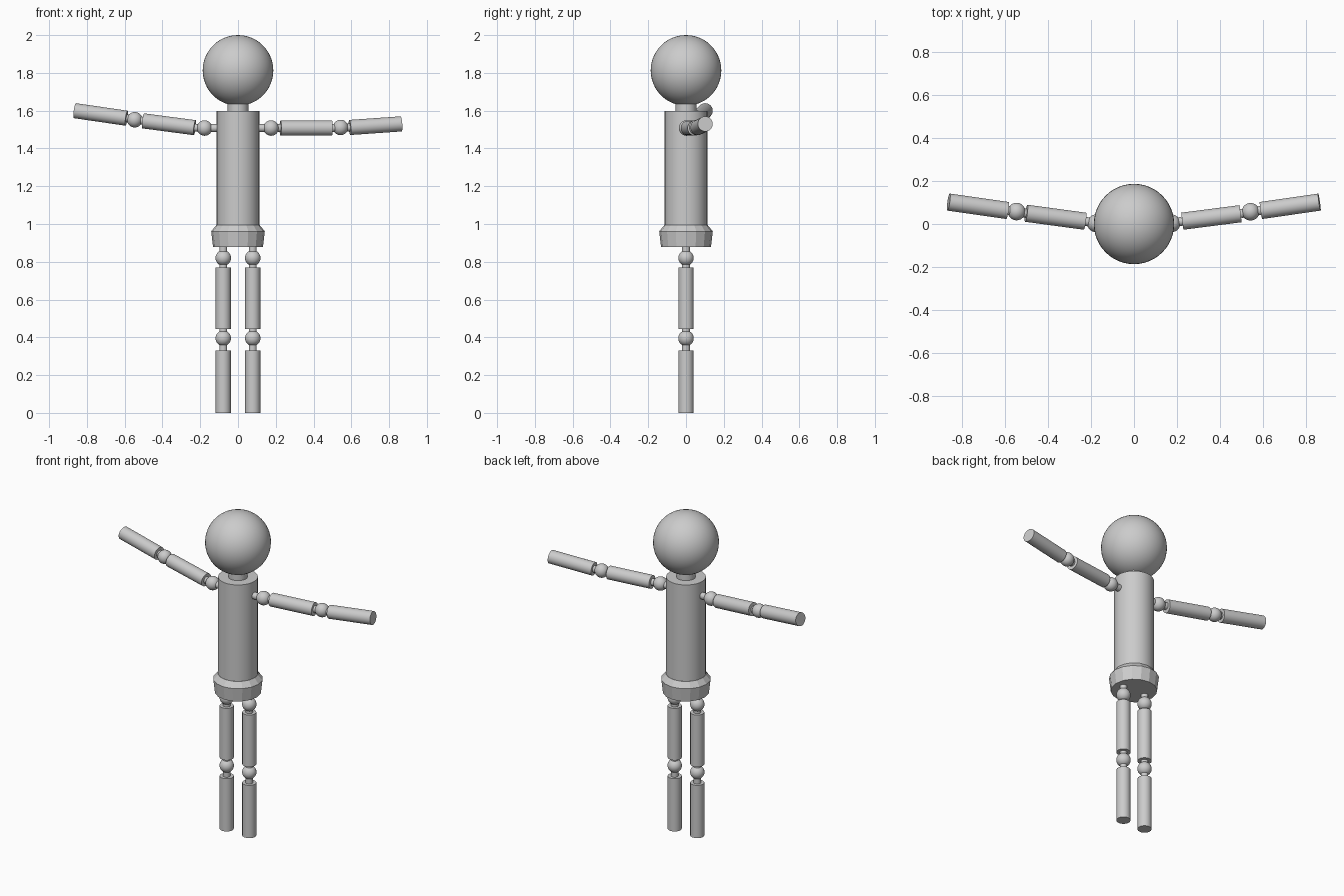
import bpy, math
from mathutils import Vector

if "Cube" in bpy.data.objects:
    bpy.data.objects.remove(bpy.data.objects["Cube"])


def finish(obj, name):
    obj.name = name
    bpy.ops.object.shade_smooth_by_angle(angle=math.radians(30))
    return obj


def ball(name, centre, r, seg=32):
    bpy.ops.mesh.primitive_uv_sphere_add(segments=seg, ring_count=seg // 2, radius=r, location=centre)
    return finish(bpy.context.object, name)


def rod(name, a, b, r):
    a, b = Vector(a), Vector(b)
    bpy.ops.mesh.primitive_cylinder_add(vertices=32, radius=r, depth=(b - a).length, location=(a + b) / 2)
    obj = bpy.context.object
    obj.rotation_euler = (b - a).to_track_quat('Z', 'Y').to_euler()
    return finish(obj, name)


def limb(name, root, joint1, upper, joint2, lower, r=0.04):
    """Jointed limb: thin pins between two balls and two thick segments."""
    pin = 0.021
    rod(name + "_root_pin", root, joint1, pin)
    ball(name + "_root_joint", joint1, 0.041)
    rod(name + "_upper_pin", joint1, upper[0], pin)
    rod(name + "_upper", upper[0], upper[1], r)
    rod(name + "_middle_pin", upper[1], joint2, pin)
    ball(name + "_middle_joint", joint2, 0.041)
    rod(name + "_lower_pin", joint2, lower[0], pin)
    rod(name + "_lower", lower[0], lower[1], r)


# Head, neck and torso
ball("head", (0, 0, 1.813), 0.187, 48)
rod("neck", (0, 0, 1.58), (0, 0, 1.68), 0.055)
rod("torso", (0, 0, 0.95), (0, 0, 1.597), 0.113)

# Faceted pelvis from a revolved profile
profile = [(0.132, 0.877), (0.142, 0.961), (0.115, 0.994)]
n = 16
verts = [(r * math.cos(2 * math.pi * i / n), r * math.sin(2 * math.pi * i / n), z)
         for r, z in profile for i in range(n)]
faces = [(k * n + i, k * n + (i + 1) % n, (k + 1) * n + (i + 1) % n, (k + 1) * n + i)
         for k in range(len(profile) - 1) for i in range(n)]
faces += [tuple(reversed(range(n))), tuple(range(2 * n, 3 * n))]
mesh = bpy.data.meshes.new("pelvis")
mesh.from_pydata(verts, [], faces)
bpy.context.collection.objects.link(bpy.data.objects.new("pelvis", mesh))

# Legs
for side, x in (("left", -0.078), ("right", 0.078)):
    limb(side + "_leg", (x, 0, 0.9), (x, 0, 0.82),
         ((x, 0, 0.77), (x, 0, 0.445)), (x, 0, 0.395),
         ((x, 0, 0.33), (x, 0, 0)))

# Arms, each posed slightly differently
limb("right_arm", (0.09, 0, 1.508), (0.175, 0.003, 1.508),
     ((0.225, 0.013, 1.508), (0.497, 0.048, 1.508)), (0.543, 0.057, 1.511),
     ((0.592, 0.063, 1.511), (0.864, 0.102, 1.53)))
limb("left_arm", (-0.09, 0, 1.508), (-0.177, 0.003, 1.508),
     ((-0.229, 0.013, 1.51), (-0.502, 0.05, 1.546)), (-0.547, 0.058, 1.552),
     ((-0.59, 0.063, 1.56), (-0.864, 0.102, 1.6)))
